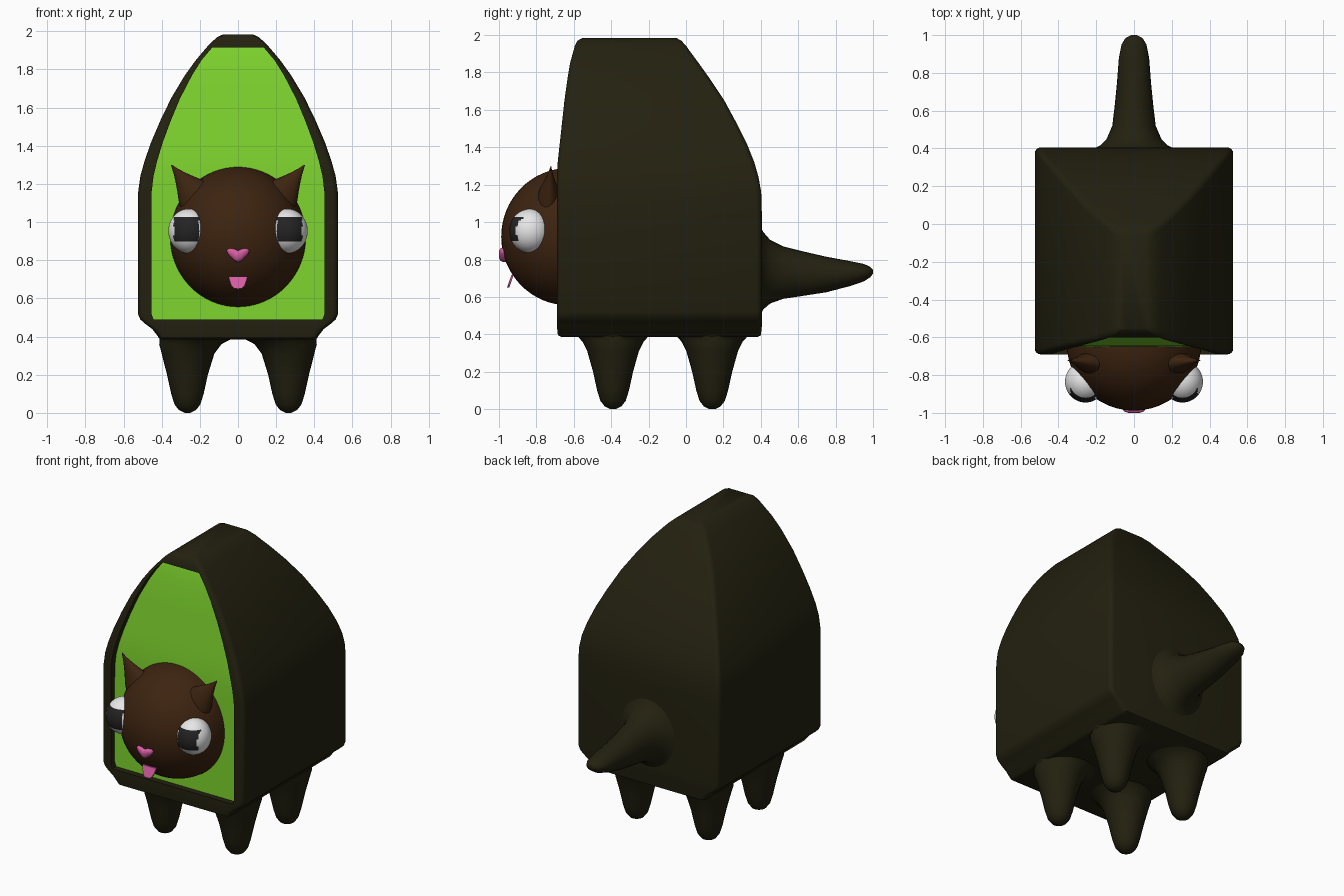
import bpy, bmesh, math
from mathutils import Vector

if "Cube" in bpy.data.objects:
    bpy.data.objects.remove(bpy.data.objects["Cube"])


def material(name, rgb):
    m = bpy.data.materials.new(name)
    m.diffuse_color = (*rgb, 1)
    m.use_nodes = True
    m.node_tree.nodes["Principled BSDF"].inputs["Base Color"].default_value = m.diffuse_color
    return m


DARK = material("dark skin", (0.017, 0.015, 0.005))
GREEN = material("bright green", (0.21, 0.66, 0.027))
BROWN = material("brown", (0.046, 0.017, 0.005))
WHITE = material("white", (0.82, 0.82, 0.82))
BLACK = material("black", (0.017, 0.017, 0.018))
PINK = material("pink", (0.68, 0.11, 0.36))


def finish(name, bm, mats, angle=40):
    bmesh.ops.remove_doubles(bm, verts=bm.verts, dist=1e-5)
    bmesh.ops.recalc_face_normals(bm, faces=bm.faces)
    me = bpy.data.meshes.new(name)
    bm.to_mesh(me)
    bm.free()
    ob = bpy.data.objects.new(name, me)
    bpy.context.collection.objects.link(ob)
    for m in mats:
        me.materials.append(m)
    bpy.ops.object.select_all(action='DESELECT')
    ob.select_set(True)
    bpy.context.view_layer.objects.active = ob
    bpy.ops.object.shade_smooth_by_angle(angle=math.radians(angle))
    return ob


def loft(name, rings, mats, rule=None, angle=40):
    """Skin closed rings of points; rule(row, column) picks the material."""
    bm = bmesh.new()
    rows = [[bm.verts.new(p) for p in r] for r in rings]
    n = len(rows[0])
    for i in range(len(rows) - 1):
        for j in range(n):
            k = (j + 1) % n
            f = bm.faces.new((rows[i][j], rows[i][k], rows[i + 1][k], rows[i + 1][j]))
            f.material_index = rule(i, j) if rule else 0
    bm.faces.new(rows[0])
    bm.faces.new(rows[-1])
    return finish(name, bm, mats, angle)


def ring(c, u, v, n=24):
    c, u, v = Vector(c), Vector(u), Vector(v)
    return [c + u * math.cos(2 * math.pi * i / n) + v * math.sin(2 * math.pi * i / n)
            for i in range(n)]


# Body shell: height, half width, front y, back y
profile = [
    (0.385, 0.40, -0.665, 0.38), (0.395, 0.415, -0.685, 0.40), (0.44, 0.45, -0.69, 0.405),
    (0.47, 0.49, -0.69, 0.405), (0.49, 0.512, -0.69, 0.405), (0.52, 0.525, -0.69, 0.405),
    (1.06, 0.525, -0.69, 0.405), (1.16, 0.523, -0.69, 0.402), (1.24, 0.512, -0.69, 0.388),
    (1.32, 0.49, -0.686, 0.365), (1.42, 0.455, -0.675, 0.325), (1.53, 0.408, -0.663, 0.27),
    (1.65, 0.35, -0.65, 0.205), (1.77, 0.278, -0.633, 0.125), (1.85, 0.22, -0.62, 0.068),
    (1.915, 0.165, -0.602, 0.02), (1.94, 0.142, -0.595, 0.003), (1.97, 0.108, -0.58, -0.025),
    (1.984, 0.078, -0.555, -0.05)]
LOW, HIGH, DEPTH, R = 0.49, 1.915, 0.04, 0.03


def outline(z, w, yf, yb, depth):
    g = w * 0.865
    pts = [(-g, yf), (-g, yf + depth), (g, yf + depth), (g, yf)]
    for cx, cy, a0 in ((w - R, yf + R, -90), (w - R, yb - R, 0),
                       (R - w, yb - R, 90), (R - w, yf + R, 180)):
        for s in range(5):
            a = math.radians(a0 + 22.5 * s)
            pts.append((cx + R * math.cos(a), cy + R * math.sin(a)))
    return [(x, y, z) for x, y in pts]


rings, inside = [], []
for row in profile:
    z = row[0]
    steps = [DEPTH] if LOW <= z <= HIGH else [0]
    if z == LOW:
        steps = [0, DEPTH]
    elif z == HIGH:
        steps = [DEPTH, 0]
    for d in steps:
        rings.append(outline(*row, d))
        inside.append(d > 0)
# the recessed front panel is the second column of the loft
loft("body_shell", rings, [DARK, GREEN],
     lambda i, j: 1 if j == 1 and inside[i] and inside[i + 1] else 0)

# Legs: centre x, height, radius
leg = [(0.215, 0.40, 0.205), (0.225, 0.385, 0.185), (0.25, 0.36, 0.163), (0.262, 0.31, 0.138),
       (0.265, 0.2, 0.107), (0.265, 0.1, 0.085), (0.265, 0.045, 0.068),
       (0.265, 0.015, 0.045), (0.265, 0.0, 0.015)]
for end, cy in (("front", -0.39), ("back", 0.14)):
    for side, s in (("left", -1), ("right", 1)):
        loft(f"{end}_{side}_leg",
             [ring((s * x, cy, z), (r, 0, 0), (0, r, 0)) for x, z, r in leg], [DARK])

# Tail: y, centre z, half width, half height
tail = [(0.395, 0.74, 0.22, 0.24), (0.415, 0.74, 0.18, 0.205), (0.45, 0.735, 0.145, 0.17),
        (0.52, 0.73, 0.115, 0.14), (0.62, 0.725, 0.103, 0.12), (0.75, 0.72, 0.09, 0.095),
        (0.88, 0.725, 0.08, 0.066), (0.95, 0.73, 0.066, 0.047), (0.985, 0.733, 0.045, 0.028),
        (1.0, 0.735, 0.015, 0.01)]
loft("tail", [ring((0, y, z), (w, 0, 0), (0, 0, h)) for y, z, w, h in tail], [DARK])


def ellipsoid(name, centre, radii, mats, rule=None, u=48, v=32):
    bm = bmesh.new()
    bmesh.ops.create_uvsphere(bm, u_segments=u, v_segments=v, radius=1)
    for vert in bm.verts:
        vert.co = Vector(c + p * r for c, p, r in zip(centre, vert.co, radii))
    for f in bm.faces:
        f.material_index = 1 if rule and rule(f.calc_center_median()) else 0
    return finish(name, bm, mats)


# Head
ellipsoid("head", (0, -0.628, 0.922), (0.357, 0.36, 0.367), [BROWN])

for side, s in (("left", -1), ("right", 1)):
    # Eye with a squarish pupil on its front
    ellipsoid(f"{side}_eye", (s * 0.257, -0.835, 0.953), (0.108, 0.11, 0.117), [WHITE, BLACK],
              lambda p: p.y < -0.87 and abs(abs(p.x) - 0.27) < 0.067 and abs(p.z - 0.963) < 0.062)
    # Ear: curved cone leaning outwards
    base, tip = Vector((s * 0.225, -0.735, 1.135)), Vector((s * 0.35, -0.722, 1.3))
    ear = [(0, 0.098), (0.2, 0.082), (0.4, 0.058), (0.6, 0.036), (0.8, 0.017), (1, 0.002)]
    loft(f"{side}_ear", [ring(base.lerp(tip, t), (s * r * 0.75, 0, -r * 0.66),
                              (0, r * 0.6, 0), 16) for t, r in ear], [BROWN])


def mirrored(half):
    return half + [(-x, z) for x, z in reversed(half) if x > 0]


# Heart-shaped nose with a rounded front
heart = mirrored([(0, 0.788), (0.022, 0.8), (0.05, 0.828), (0.06, 0.85), (0.048, 0.863),
                  (0.02, 0.86), (0, 0.85)])
loft("nose", [[(x * k, y, 0.832 + (z - 0.832) * k) for x, z in heart]
              for y, k in ((-0.95, 1), (-0.982, 1), (-0.993, 0.85), (-1.0, 0.5))],
     [PINK], angle=60)

# Tongue: thin plate hanging forwards
shape = mirrored([(0, 0.65), (0.02, 0.652), (0.034, 0.665), (0.045, 0.695), (0.05, 0.716)])
loft("tongue", [[(x, y - (0.716 - z) * 0.35, z) for x, z in shape] for y in (-0.922, -0.934)],
     [PINK])
